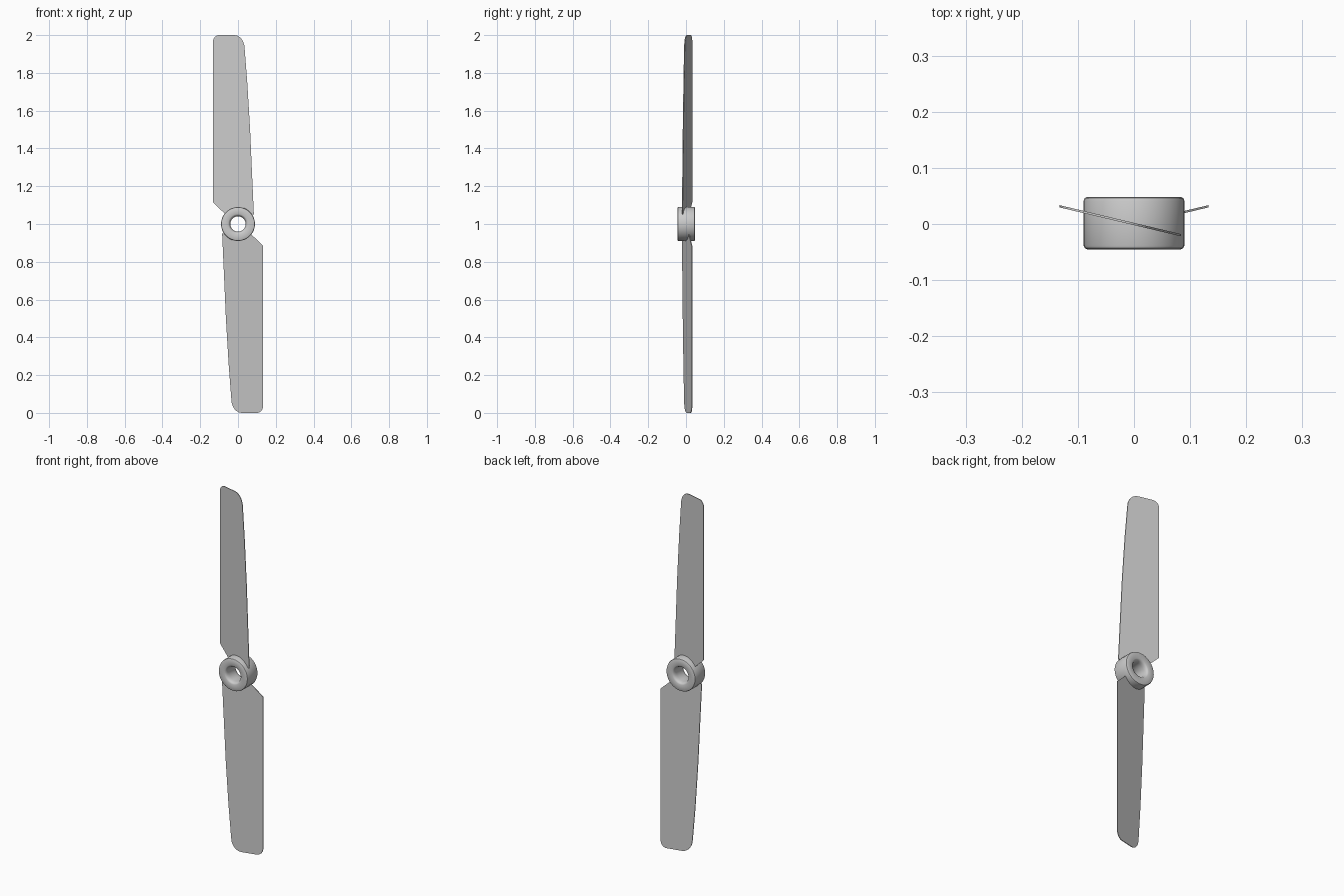
import bpy, bmesh, math
from mathutils import Matrix, Vector

cube = bpy.data.objects.get("Cube")
if cube:
    bpy.data.objects.remove(cube)

grey = bpy.data.materials.new("plain grey")
grey.use_nodes = True
colour = (0.6, 0.6, 0.6, 1)
grey.diffuse_color = colour
grey.node_tree.nodes["Principled BSDF"].inputs["Base Color"].default_value = colour

HUB_Z = 1.0
TILT = -0.238          # blade pitch: change of y per unit x
THICK = 0.004


def finish(bm, name):
    bmesh.ops.recalc_face_normals(bm, faces=bm.faces)
    mesh = bpy.data.meshes.new(name)
    bm.to_mesh(mesh)
    bm.free()
    mesh.materials.append(grey)
    obj = bpy.data.objects.new(name, mesh)
    bpy.context.collection.objects.link(obj)
    return obj


def corner(cx, cz, rx, rz, start, steps=6):
    """Quarter-ellipse corner, turning clockwise from the start angle."""
    angles = [start - math.pi / 2 * i / steps for i in range(steps + 1)]
    return [(cx + rx * math.cos(a), cz + rz * math.sin(a)) for a in angles]


# Blade outline, relative to the hub centre
outline = [(-0.068, 0.053), (-0.133, 0.115)]
outline += corner(-0.1, 0.962, 0.033, 0.038, math.pi)
outline += corner(-0.02, 0.93, 0.055, 0.07, math.pi / 2)
outline += [(0.049, 0.75), (0.064, 0.5), (0.075, 0.25), (0.084, 0.05), (0.0, 0.06)]


def blade(name, turn):
    bm = bmesh.new()
    verts = [bm.verts.new((x, TILT * x - THICK / 2, z)) for x, z in outline]
    face = bm.faces.new(verts)
    back = bmesh.ops.extrude_face_region(bm, geom=[face])["geom"]
    moved = [v for v in back if isinstance(v, bmesh.types.BMVert)]
    bmesh.ops.translate(bm, verts=moved, vec=(0, THICK, 0))
    place = Matrix.Translation((0, 0, HUB_Z)) @ Matrix.Rotation(turn, 4, 'Y')
    bmesh.ops.transform(bm, matrix=place, verts=bm.verts)
    return finish(bm, name)


blade("upper_blade", 0)
blade("lower_blade", math.pi)

# Hub: revolved ring with rounded rims and a flared bore
profile = [(0.084, -0.045), (0.088, -0.043), (0.09, -0.038),
           (0.09, 0.041), (0.088, 0.046), (0.084, 0.048),
           (0.053, 0.048), (0.047, 0.045), (0.043, 0.037), (0.041, 0.026),
           (0.041, -0.023), (0.043, -0.034), (0.047, -0.042), (0.053, -0.045)]
bm = bmesh.new()
ring = [bm.verts.new((r, y, 0)) for r, y in profile]
edges = [bm.edges.new((ring[i - 1], ring[i])) for i in range(len(ring))]
bmesh.ops.spin(bm, geom=ring + edges, cent=(0, 0, 0), axis=(0, 1, 0),
               angle=math.tau, steps=32, use_merge=True)
bmesh.ops.remove_doubles(bm, verts=bm.verts, dist=0.0005)
bmesh.ops.translate(bm, verts=bm.verts, vec=Vector((0, 0, HUB_Z)))
hub = finish(bm, "hub")
bpy.context.view_layer.objects.active = hub
hub.select_set(True)
bpy.ops.object.shade_smooth_by_angle(angle=math.radians(40))
